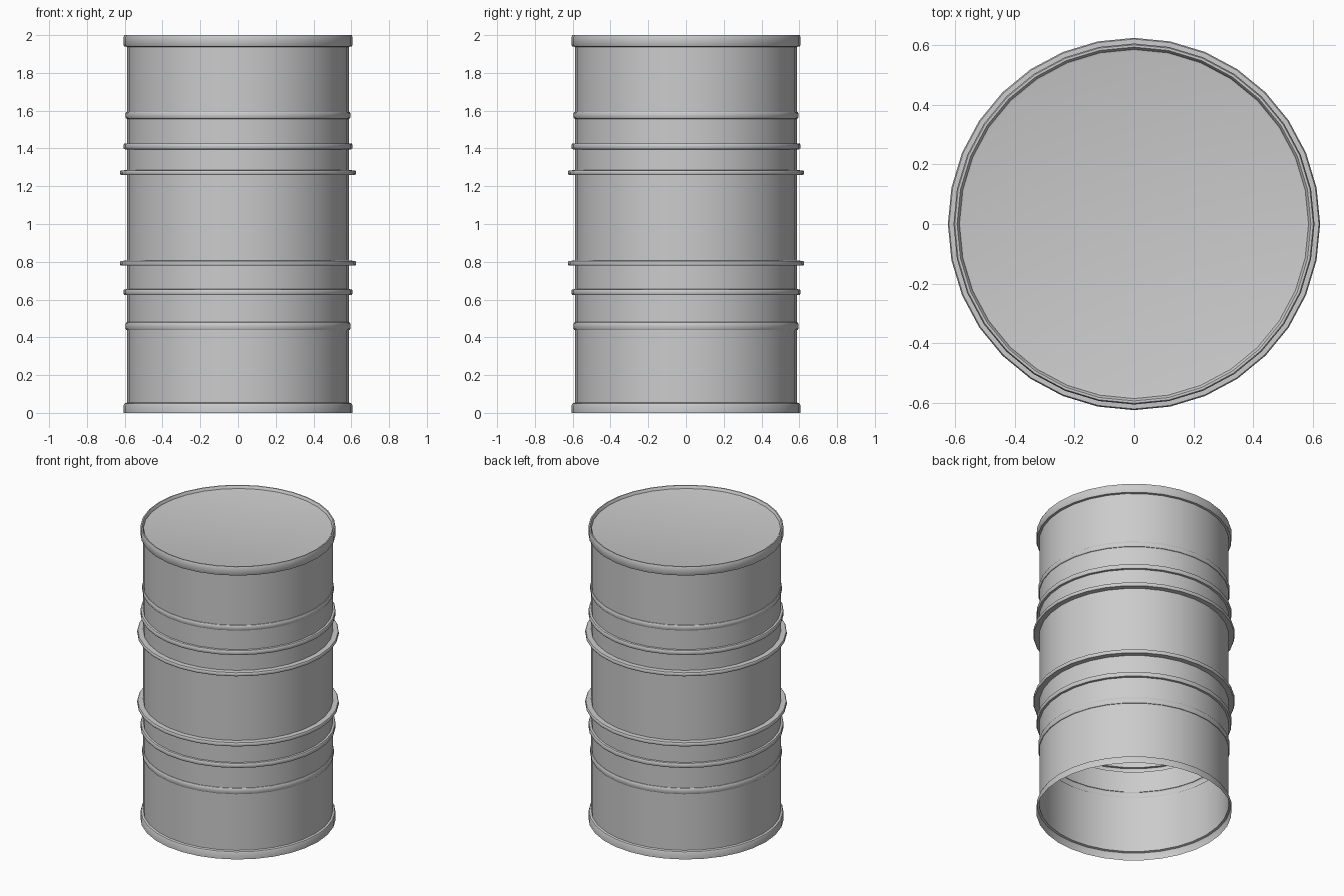
import bpy, math

if "Cube" in bpy.data.objects:
    bpy.data.objects.remove(bpy.data.objects["Cube"])

SIDES = 32
BODY = 0.588


def lathe(name, profile, cap_end=False):
    verts, faces = [], []
    for r, z in profile:
        for i in range(SIDES):
            a = 2 * math.pi * i / SIDES
            verts.append((r * math.cos(a), r * math.sin(a), z))
    for k in range(len(profile) - 1):
        for i in range(SIDES):
            j = (i + 1) % SIDES
            faces.append((k * SIDES + i, k * SIDES + j,
                          (k + 1) * SIDES + j, (k + 1) * SIDES + i))
    if cap_end:
        k = len(profile) - 1
        faces.append([k * SIDES + i for i in range(SIDES)])
    mesh = bpy.data.meshes.new(name)
    mesh.from_pydata(verts, [], faces)
    mesh.update()
    obj = bpy.data.objects.new(name, mesh)
    bpy.context.collection.objects.link(obj)
    bpy.ops.object.select_all(action='DESELECT')
    obj.select_set(True)
    bpy.context.view_layer.objects.active = obj
    bpy.ops.object.shade_smooth_by_angle(angle=math.radians(35))
    return obj


# Thin open-bottomed wall: flared foot, then six pressed ribs
# (low z, high z, rib radius)
ribs = [(0.438, 0.480, 0.595), (0.623, 0.655, 0.606), (0.779, 0.806, 0.625),
        (1.259, 1.285, 0.625), (1.395, 1.427, 0.606), (1.557, 1.594, 0.595)]
wall = [(0.606, 0.0), (0.606, 0.040), (0.601, 0.050), (BODY, 0.054)]
for low, high, r in ribs:
    c = 0.007
    wall += [(BODY, low), (r - 0.004, low + 0.001), (r, low + c),
             (r, high - c), (r - 0.004, high - 0.001), (BODY, high)]
wall.append((BODY, 1.938))
lathe("drum_wall", wall)

# Rolled top rim with a slightly sunken lid
lathe("lid_and_rim", [(BODY, 1.938), (0.602, 1.940), (0.606, 1.946),
                      (0.606, 1.990), (0.602, 2.0), (0.594, 2.0),
                      (0.590, 1.995), (0.586, 1.982), (0.578, 1.980)],
      cap_end=True)
